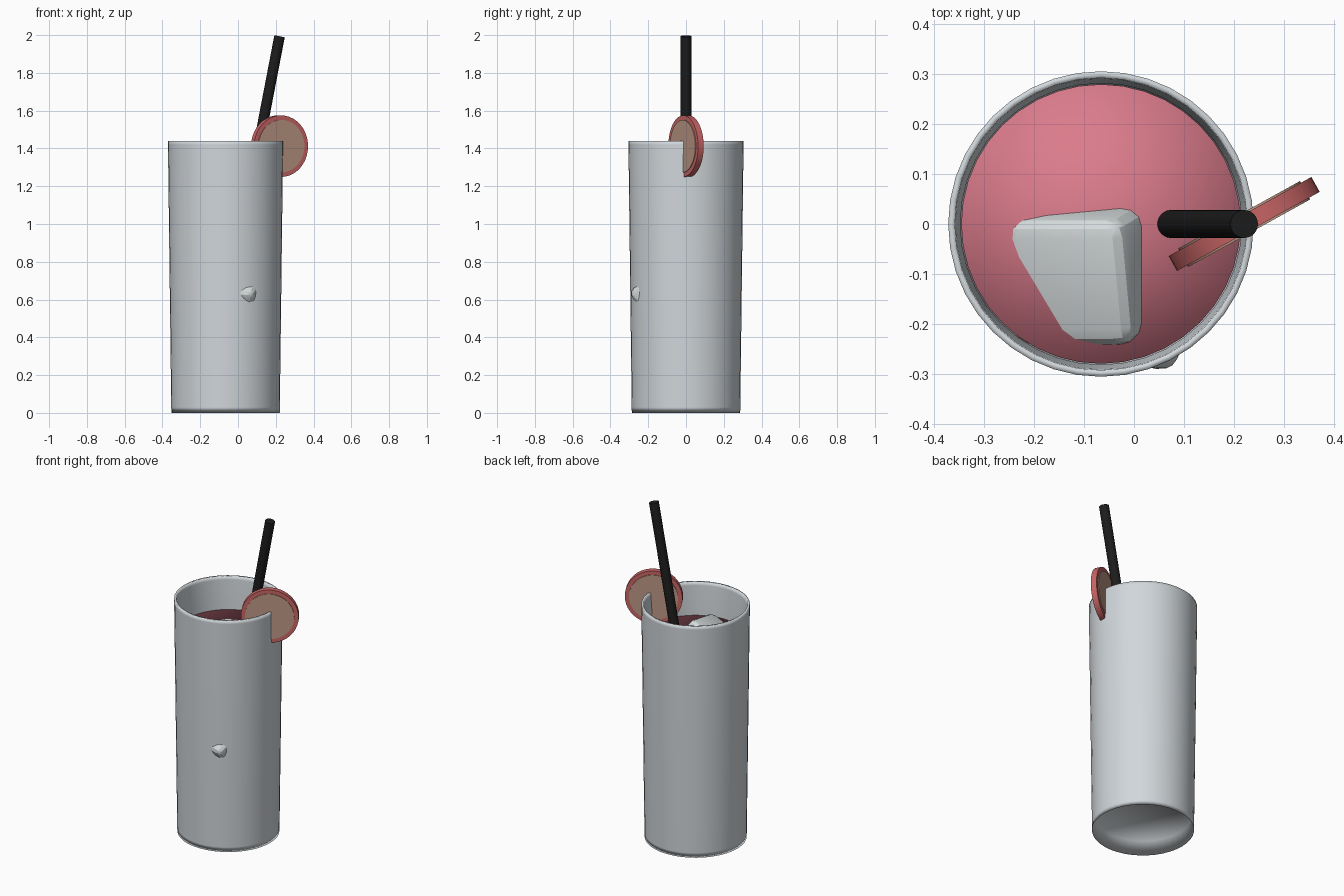
import bpy, bmesh, math
from mathutils import Matrix, Vector

if "Cube" in bpy.data.objects:
    bpy.data.objects.remove(bpy.data.objects["Cube"])

CX = -0.066      # axis of the glass
LEVEL = 1.24     # drink surface


def material(name, rgb):
    m = bpy.data.materials.new(name)
    m.diffuse_color = (*rgb, 1)
    m.use_nodes = True
    m.node_tree.nodes["Principled BSDF"].inputs["Base Color"].default_value = m.diffuse_color
    return m


GLASS = material("pale_glass", (0.64, 0.68, 0.71))
ICE = material("ice_white", (0.66, 0.70, 0.71))
DRINK = material("pink_drink", (0.71, 0.20, 0.26))
PEEL = material("red_peel", (0.58, 0.13, 0.13))
FLESH = material("tan_flesh", (0.50, 0.31, 0.23))
BLACK = material("black_straw", (0.012, 0.012, 0.012))


def finish(name, bm, mat, angle=None, matrix=Matrix()):
    bmesh.ops.recalc_face_normals(bm, faces=bm.faces)
    me = bpy.data.meshes.new(name)
    bm.to_mesh(me)
    bm.free()
    ob = bpy.data.objects.new(name, me)
    bpy.context.collection.objects.link(ob)
    me.materials.append(mat)
    ob.matrix_world = matrix
    if angle is None:
        me.polygons.foreach_set("use_smooth", [True] * len(me.polygons))
    else:
        bpy.ops.object.select_all(action='DESELECT')
        ob.select_set(True)
        bpy.context.view_layer.objects.active = ob
        bpy.ops.object.shade_smooth_by_angle(angle=math.radians(angle))
    return ob


def lathe(name, profile, mat, steps=40, angle=None, matrix=Matrix()):
    bm = bmesh.new()
    vs = [bm.verts.new((r, 0, z)) for r, z in profile]
    es = [bm.edges.new(p) for p in zip(vs, vs[1:])]
    bmesh.ops.spin(bm, geom=vs + es, cent=(0, 0, 0), axis=(0, 0, 1),
                   angle=2 * math.pi, steps=steps)
    bmesh.ops.remove_doubles(bm, verts=bm.verts, dist=1e-5)
    return finish(name, bm, mat, angle, matrix)


def disc(name, radius, thickness, mat, matrix, steps=40):
    h = thickness / 2
    return lathe(name, [(0, -h), (radius, -h), (radius, h), (0, h)],
                 mat, steps, 35, matrix)


def frame(x, y, z, origin):
    return Matrix.Translation(origin) @ Matrix((x, y, z)).transposed().to_4x4()


def ice_cube(name, size, bevel, matrix):
    bm = bmesh.new()
    bmesh.ops.create_cube(bm, size=size)
    bmesh.ops.bevel(bm, geom=list(bm.edges), offset=bevel, segments=3,
                    profile=0.5, affect='EDGES')
    return finish(name, bm, ICE, 25, matrix)


at_glass = Matrix.Translation((CX, 0, 0))

# Tumbler with thin wall and hollow underside
lathe("glass", [(0, 0.09), (0.272, 0.085), (0.287, 0), (0.2875, 0.03),
                (0.3048, 1.42), (0.305, 1.44), (0.292, 1.44), (0.2905, 1.42),
                (0.281, 1.24), (0.268, 0.11), (0, 0.11)],
      GLASS, matrix=at_glass)

# Drink
lathe("drink", [(0, 0.115), (0.265, 0.115), (0.279, LEVEL), (0, LEVEL)],
      DRINK, matrix=at_glass)

# Floating ice cube, tilted so one face dips under the surface
size = 0.265
n = Vector((-0.385, -0.23, 0.894)).normalized()
a = Vector((-0.92, 0, -0.40))
a = (a - n * a.dot(n)).normalized()
b = n.cross(a)
corner = Vector((-0.03, 0.008, 1.345))
ice_cube("floating_ice", size, 0.04,
         frame(a, b, n, corner + (a + b - n) * size / 2))

# Sunken ice cube whose corner shows through the wall
d = Vector((0.427, -0.904, 0)).normalized()
up = Matrix.Rotation(math.radians(20), 3, d) @ Vector((0, 0, 1))
e = d / math.sqrt(3) + up * math.sqrt(2 / 3)
turn = Matrix.Rotation(math.radians(120), 3, d)
ice_cube("sunken_ice", size, 0.04,
         frame(e, turn @ e, turn @ turn @ e, Vector((CX, 0, 0.63)) + d * 0.117))

# Straw leaning to the right
top, low = Vector((0.22, 0, 1.994)), Vector((-0.136, 0, 0.14))
axis = top - low
disc("straw", 0.028, axis.length, BLACK,
     Matrix.Translation((top + low) / 2)
     @ axis.to_track_quat('Z', 'Y').to_matrix().to_4x4(), 24)

# Citrus slice perched on the rim
slice_at = (Matrix.Translation((0.22, 0, 1.412))
            @ Matrix.Rotation(math.radians(29), 4, 'Z')
            @ Matrix.Rotation(math.radians(90), 4, 'X'))
disc("slice_peel", 0.163, 0.034, PEEL, slice_at)
disc("slice_flesh", 0.139, 0.042, FLESH, slice_at)
